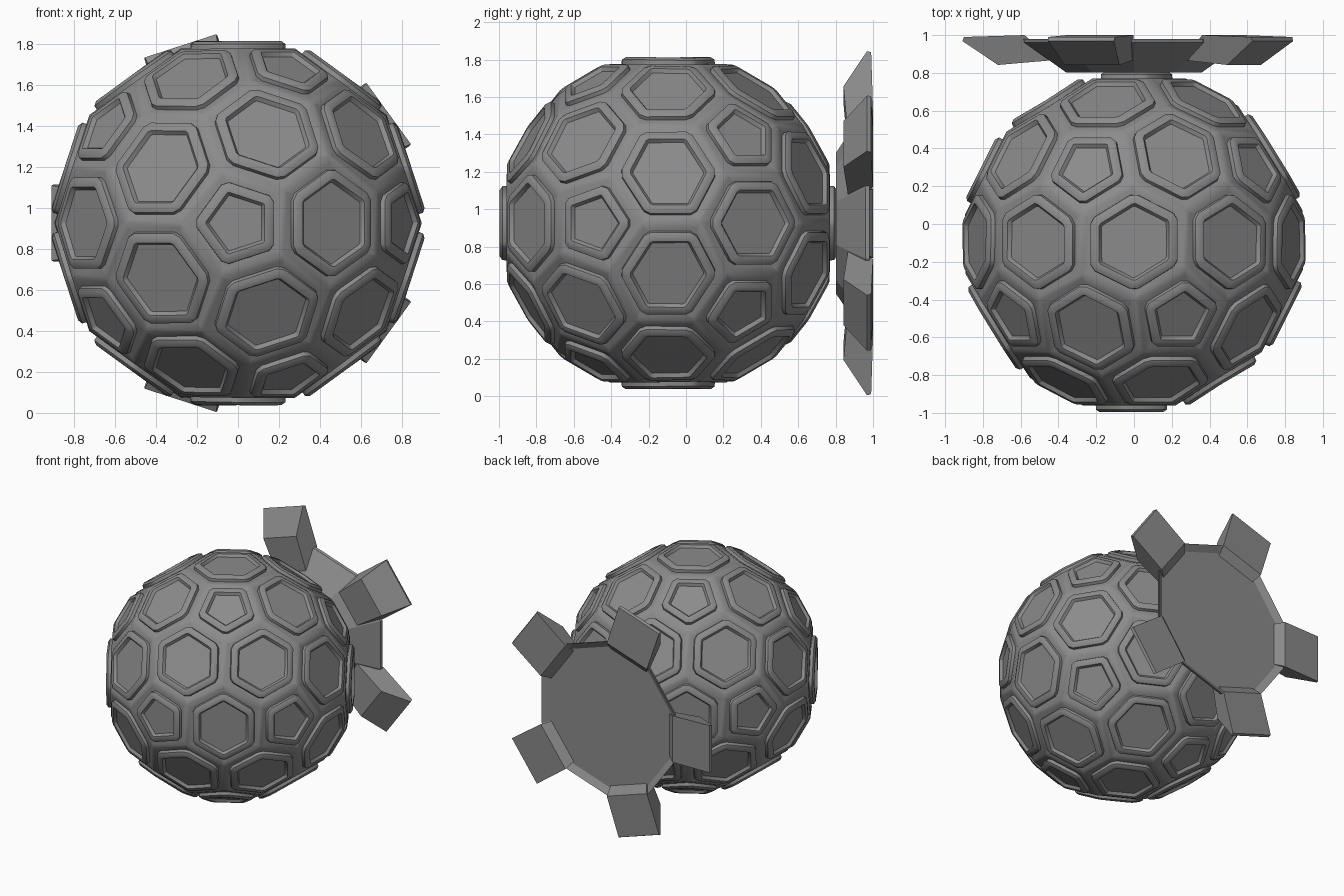
import bpy, bmesh, math
from mathutils import Vector, Matrix

if "Cube" in bpy.data.objects:
    bpy.data.objects.remove(bpy.data.objects["Cube"])

CENTRE = Vector((0, -0.095, 0.925))
GREY = bpy.data.materials.new("dark_grey")
GREY.diffuse_color = (0.26, 0.26, 0.26, 1)
GREY.use_nodes = True
GREY.node_tree.nodes["Principled BSDF"].inputs["Base Color"].default_value = GREY.diffuse_color


def finish(name, bm, angle=None):
    bmesh.ops.recalc_face_normals(bm, faces=bm.faces)
    me = bpy.data.meshes.new(name)
    bm.to_mesh(me)
    bm.free()
    me.materials.append(GREY)
    ob = bpy.data.objects.new(name, me)
    bpy.context.collection.objects.link(ob)
    if angle:
        bpy.ops.object.select_all(action='DESELECT')
        ob.select_set(True)
        bpy.context.view_layer.objects.active = ob
        bpy.ops.object.shade_smooth_by_angle(angle=math.radians(angle))
    return ob


# Panelled ball: dual of a 42-point icosphere, pentagons front and back
ico = bmesh.new()
bmesh.ops.create_icosphere(ico, subdivisions=2, radius=1)
fives = [v for v in ico.verts if len(v.link_edges) == 5]
a = fives[0].co.normalized()
b = next(v.co.normalized() for v in fives if 0.3 < v.co.normalized().dot(a) < 0.6)
ey = -a
ex = (b - a * b.dot(a)).normalized()
turn = Matrix((ex, ey, ex.cross(ey)))

bm = bmesh.new()
corner = {}
for f in ico.faces:
    corner[f.index] = bm.verts.new(turn @ f.calc_center_median().normalized() * 0.907)
for v in ico.verts:
    n = v.co.normalized()
    u = n.orthogonal().normalized()
    w = n.cross(u)

    def around(f):
        d = f.calc_center_median()
        return math.atan2(d.dot(w), d.dot(u))

    bm.faces.new([corner[f.index] for f in sorted(v.link_faces, key=around)])
ico.free()
bmesh.ops.recalc_face_normals(bm, faces=bm.faces)

# Panel outlines with clipped corners
bmesh.ops.inset_individual(bm, faces=list(bm.faces), thickness=0.045, use_even_offset=True)
outline = {v for f in bm.faces if len(f.verts) > 4 for v in f.verts}
bmesh.ops.bevel(bm, geom=list(outline), offset=0.024, offset_type='OFFSET', segments=1,
                affect='VERTICES', profile=0.5)
panels = [f for f in bm.faces if len(f.verts) > 8]

# Raised chamfered rim and sunken floor on every panel
for thickness, depth in ((0.001, 0.022), (0.02, 0.014), (0.025, 0), (0.014, -0.02)):
    bm.normal_update()
    bmesh.ops.inset_individual(bm, faces=panels, thickness=thickness, depth=depth,
                               use_even_offset=True)
bmesh.ops.translate(bm, verts=bm.verts, vec=CENTRE)
finish("panelled_ball", bm, 38)

# Ten-sided dish behind the ball, with a recessed back: (apothem, y) rings
bm = bmesh.new()
rings = []
for r, y in ((0.36, 0.803), (0.58, 0.96), (0.585, 0.98), (0.535, 0.95)):
    R = r / math.cos(math.pi / 10)
    rings.append([bm.verts.new((R * math.cos(math.radians(18 + 36 * k)), y,
                                CENTRE.z + R * math.sin(math.radians(18 + 36 * k))))
                  for k in range(10)])
for lo, hi in zip(rings, rings[1:]):
    for k in range(10):
        j = (k + 1) % 10
        bm.faces.new((lo[k], lo[j], hi[j], hi[k]))
bm.faces.new(rings[0])
bm.faces.new(rings[-1])
finish("mounting_dish", bm)

# Five tapered feet on alternate dish sides: (radius, y, half width)
FOOT = ((0.42, 0.868, 0.135), (0.72, 0.842, 0.152), (0.908, 0.968, 0.183),
        (0.9, 0.99, 0.187), (0.58, 1.0, 0.185))
for i in range(5):
    bm = bmesh.new()
    t = math.radians(36 + 72 * i)
    out = Vector((math.cos(t), 0, math.sin(t)))
    side = Vector((-math.sin(t), 0, math.cos(t)))
    base = Vector((0, 0, CENTRE.z))
    left, right = [[bm.verts.new(base + out * r + Vector((0, y, 0)) + side * w * s)
                    for r, y, w in FOOT] for s in (-1, 1)]
    bm.faces.new(left)
    bm.faces.new(right)
    for k in range(5):
        j = (k + 1) % 5
        bm.faces.new((left[k], left[j], right[j], right[k]))
    finish(f"foot_{i + 1}", bm)
